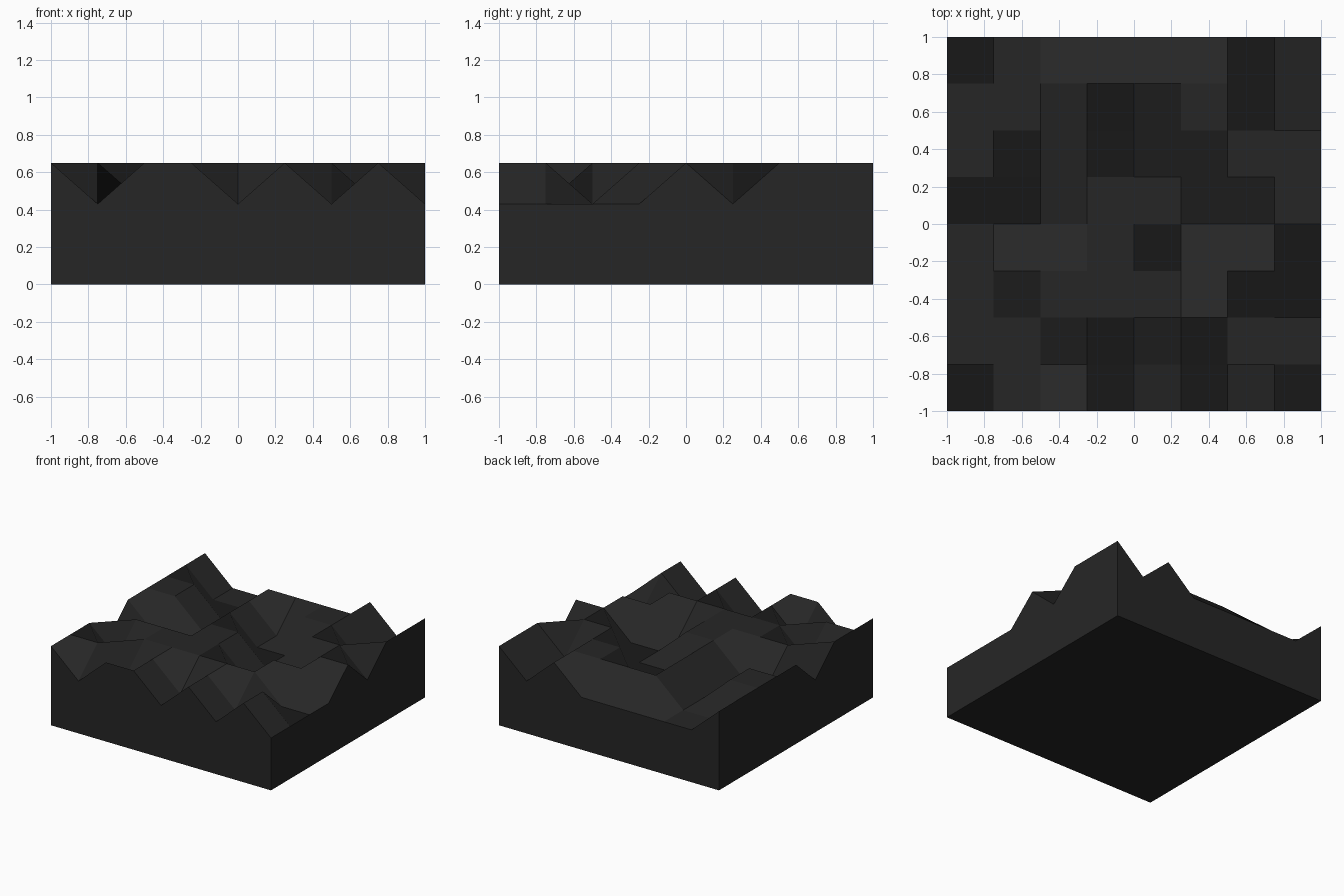
import bpy, bmesh

if "Cube" in bpy.data.objects:
    bpy.data.objects.remove(bpy.data.objects["Cube"])

N = 8                      # cells per side
LOW, HIGH = 0.43, 0.65     # the two terrain levels

# Terrain map seen from above, back row first: H = peak, L = dip
ROWS = [
    "HLLLLLHLH",
    "HLLHHHHLH",
    "HHLHLHHLH",
    "HHLHLLHHL",
    "HLLHHLLHH",
    "LHHHHLHHL",
    "HLHHHHHLL",
    "HHLHLHLHL",
    "HLHHLHLHL",
]

stone = bpy.data.materials.new("charcoal")
stone.diffuse_color = (0.0195, 0.0195, 0.0195, 1)
stone.use_nodes = True
stone.node_tree.nodes["Principled BSDF"].inputs["Base Color"].default_value = stone.diffuse_color

bm = bmesh.new()

# Faceted top surface
top = {}
for j in range(N + 1):
    for i in range(N + 1):
        z = HIGH if ROWS[N - j][i] == "H" else LOW
        top[i, j] = bm.verts.new((-1 + 2 * i / N, -1 + 2 * j / N, z))
for j in range(N):
    for i in range(N):
        bm.faces.new([top[i + 1, j], top[i + 1, j + 1], top[i, j + 1], top[i, j]])

# Vertical walls and flat base
rim = ([(i, 0) for i in range(N)] + [(N, j) for j in range(N)]
       + [(N - i, N) for i in range(N)] + [(0, N - j) for j in range(N)])
foot = [bm.verts.new((top[k].co.x, top[k].co.y, 0)) for k in rim]
for a in range(len(rim)):
    b = (a + 1) % len(rim)
    bm.faces.new([foot[a], foot[b], top[rim[b]], top[rim[a]]])
bm.faces.new(foot[::-1])

mesh = bpy.data.meshes.new("terrain_block")
bm.to_mesh(mesh)
bm.free()
mesh.materials.append(stone)
terrain = bpy.data.objects.new("terrain_block", mesh)
bpy.context.collection.objects.link(terrain)
